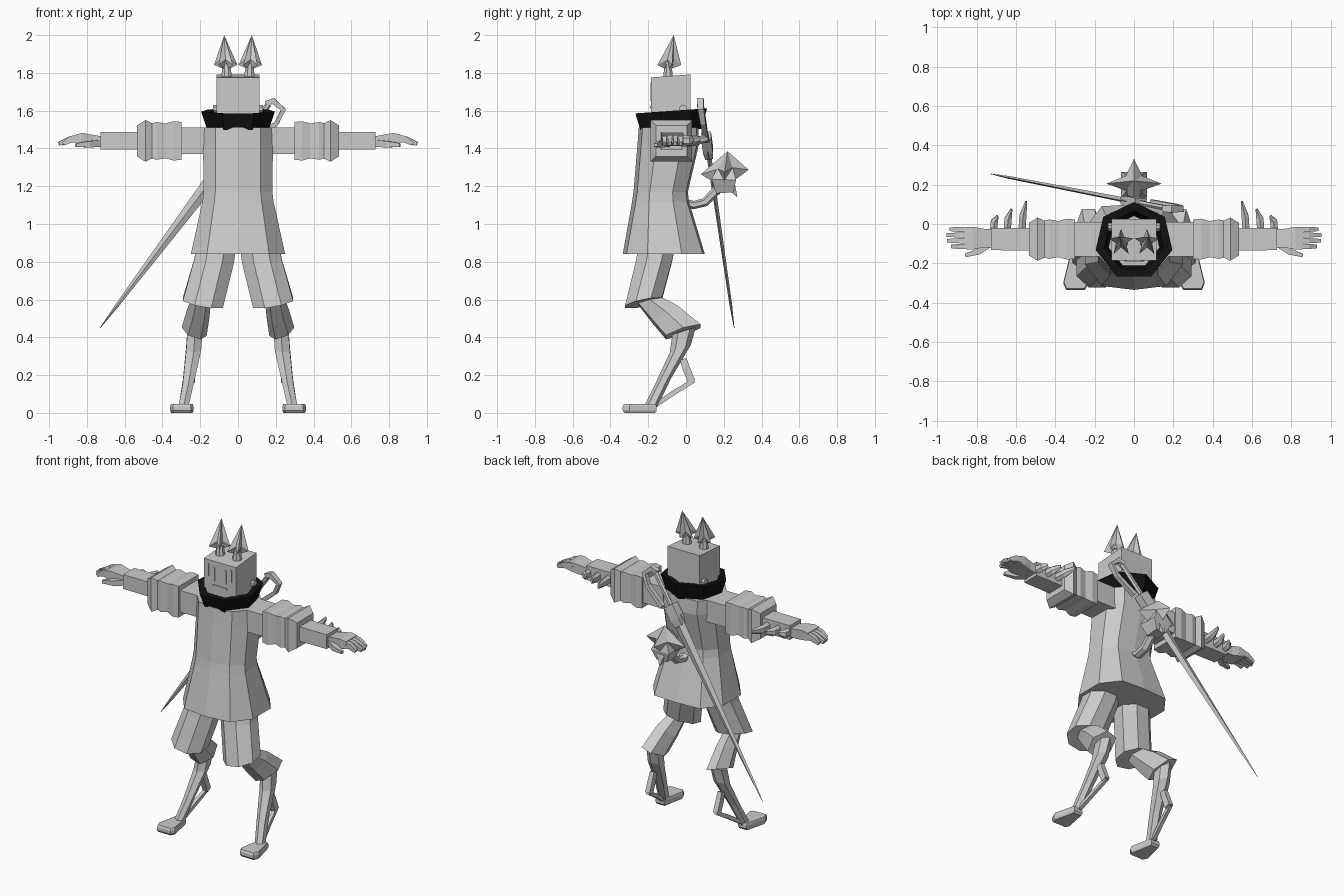
import bpy, bmesh, math
from mathutils import Vector as V


def material(name, rgb):
    m = bpy.data.materials.new(name)
    m.diffuse_color = (*rgb, 1)
    return m


GREY = material("plain grey", (0.6, 0.6, 0.6))
BLACK = material("black", (0.006, 0.006, 0.006))


def finish(name, bm, mat=GREY, mirror=False):
    bmesh.ops.recalc_face_normals(bm, faces=bm.faces)
    me = bpy.data.meshes.new(name)
    bm.to_mesh(me)
    bm.free()
    me.materials.append(mat)
    ob = bpy.data.objects.new(name, me)
    bpy.context.collection.objects.link(ob)
    if mirror:
        ob.modifiers.new("mirror", 'MIRROR')
    return ob


def loft(name, rings, mat=GREY, mirror=False, closed=False):
    """Skin a list of point rings; closed joins last ring to the first."""
    bm = bmesh.new()
    vs = [[bm.verts.new(p) for p in r] for r in rings]
    n = len(vs[0])
    pairs = list(zip(vs, vs[1:])) + ([(vs[-1], vs[0])] if closed else [])
    for a, b in pairs:
        for i in range(n):
            j = (i + 1) % n
            bm.faces.new((a[i], a[j], b[j], b[i]))
    if not closed:
        bm.faces.new(vs[0])
        bm.faces.new(vs[-1])
    return finish(name, bm, mat, mirror)


def ring(c, u, v, n=4, start=None):
    """n-sided section round c; four-sided ones are true rectangles."""
    k = math.sqrt(2) if n == 4 else 1
    s = math.pi / n if start is None else start
    return [V(c) + k * (V(u) * math.cos(s + 2 * math.pi * i / n) + V(v) * math.sin(s + 2 * math.pi * i / n))
            for i in range(n)]


def tube(name, path, hint=(1, 0, 0), n=4, mirror=False, start=None):
    """Path of (x, y, z, half size along hint, half size across it)."""
    pts = [V(p[:3]) for p in path]
    rings = []
    for i, p in enumerate(path):
        t = (pts[min(i + 1, len(pts) - 1)] - pts[max(i - 1, 0)]).normalized()
        v = t.cross(V(hint)).normalized()
        u = v.cross(t)
        rings.append(ring(pts[i], u * p[3], v * p[4], n, start))
    return loft(name, rings, GREY, mirror)


def box(name, lo, hi, mirror=False):
    c, h = (V(lo) + V(hi)) / 2, (V(hi) - V(lo)) / 2
    r = [ring((c.x, c.y, z), (h.x, 0, 0), (0, h.y, 0)) for z in (lo[2], hi[2])]
    return loft(name, r, GREY, mirror)


def spiked(name, c, tip, base, u, v, points, inner, start, mirror=False):
    """Star ring pulled up to a tip and down to a base point."""
    bm = bmesh.new()
    rim = []
    lift = (V(tip) - V(c)) * 0.18
    for i in range(points * 2):
        a = start + math.pi * i / points
        k = inner if i % 2 else 1
        rim.append(bm.verts.new(V(c) + k * (V(u) * math.cos(a) + V(v) * math.sin(a)) + (lift if i % 2 else V())))
    for apex in (bm.verts.new(tip), bm.verts.new(base)):
        for i in range(len(rim)):
            bm.faces.new((rim[i], rim[(i + 1) % len(rim)], apex))
    return finish(name, bm, GREY, mirror)


# Head with sloped top, side bolts and carved face
head = box("head", (-0.115, -0.185, 1.52), (0.115, 0.025, 1.785))
for vert in head.data.vertices:
    if vert.co.z > 1.7:
        vert.co.z += 0.007 if vert.co.y > -0.1 else -0.009
tube("side_bolt", [(0.1, -0.015, 1.61, 0.022, 0.022), (0.132, -0.015, 1.61, 0.022, 0.022)], (0, 0, 1), 8, True)
box("eye_slot", (0.035, -0.189, 1.65), (0.047, -0.18, 1.735), True)
box("cheek_slot", (0.078, -0.189, 1.67), (0.086, -0.18, 1.75), True)
box("mouth", (-0.05, -0.191, 1.612), (0.05, -0.18, 1.624))

# Horns: stem and spiked cap
tube("horn_stem", [(0.06, -0.095, 1.77, 0.031, 0.028), (0.062, -0.095, 1.85, 0.022, 0.02)], n=8, mirror=True)
spiked("horn_cap", (0.065, -0.095, 1.842), (0.073, -0.065, 2.0), (0.063, -0.095, 1.815),
       (0.065, 0, 0), (0, 0.07, 0), 5, 0.42, math.pi / 2, True)
tube("horn_spike", [(0.065, -0.093, 1.845, 0.03, 0.03), (0.069, -0.078, 1.91, 0.016, 0.016),
                    (0.073, -0.065, 1.998, 0.001, 0.001)], n=5, mirror=True)

# Seven-sided flared collar
def collar_ring(r, z, cy, slope):
    return [p + V((0, 0, slope * (p.y + 0.09))) for p in ring((0, cy, z), (r, 0, 0), (0, r, 0), 7, math.pi / 2)]

loft("collar", [collar_ring(0.168, 1.5, -0.09, 0.02), collar_ring(0.2, 1.598, -0.088, 0.07),
                collar_ring(0.155, 1.595, -0.088, 0.07), collar_ring(0.13, 1.5, -0.09, 0.02)], BLACK, closed=True)

# Long coat flaring below the waist: z, panel half width, half width, front, back
coat = []
for z, a, w, f, b in ((1.51, 0.12, 0.185, -0.25, 0.065), (1.42, 0.12, 0.185, -0.257, 0.068),
                      (1.17, 0.12, 0.182, -0.278, 0.01), (1.12, 0.125, 0.188, -0.285, 0.015),
                      (0.84, 0.165, 0.25, -0.335, 0.1)):
    d = b - f
    half = [(0, f), (a, f + 0.02), (w, f + d * 0.3), (w, f + d * 0.72), (a, b - 0.01), (0, b)]
    coat.append([(x, y, z) for x, y in half] + [(-x, y, z) for x, y in half[-2:0:-1]])
loft("coat", coat)

# Arms: shoulder, ruffled sleeve, forearm
AY, AZ = -0.077, 1.44
tube("upper_arm", [(0.15, AY, AZ, 0.07, 0.087), (0.31, AY, AZ, 0.07, 0.087)], (0, 0, 1), mirror=True)
tube("sleeve", [(x, AY, AZ, r, r) for x, r in ((0.30, 0.1), (0.34, 0.104), (0.385, 0.092), (0.43, 0.1),
                                               (0.455, 0.094), (0.49, 0.11), (0.535, 0.082))],
     (0, 0, 1), mirror=True)
tube("forearm", [(0.5, AY, AZ, 0.047, 0.058), (0.728, AY, AZ, 0.046, 0.056)], (0, 0, 1), mirror=True)
# Fins behind the forearm
for x, tip in ((0.57, 0.115), (0.645, 0.075), (0.715, 0.04)):
    tube("forearm_fin", [(x, -0.04, 1.44, 0.021, 0.03), (x - 0.005, tip * 0.35, 1.44, 0.021, 0.028),
                         (x - 0.022, tip, 1.45, 0.006, 0.014)], n=6, mirror=True)
# Hand
tube("palm", [(0.70, -0.072, 1.436, 0.024, 0.045), (0.77, -0.072, 1.442, 0.03, 0.048),
              (0.825, -0.072, 1.452, 0.03, 0.058), (0.86, -0.072, 1.45, 0.024, 0.056)], (0, 0, 1), mirror=True)
for i, reach in enumerate((0.925, 0.947, 0.95, 0.935)):
    y = -0.114 + 0.029 * i
    tube("finger", [(0.82, y, 1.455, 0.021, 0.013), (0.885, y, 1.448, 0.018, 0.013),
                    (reach, y, 1.425, 0.01, 0.009)], (0, 0, 1), mirror=True)
tube("thumb", [(0.735, -0.1, 1.427, 0.018, 0.018), (0.79, -0.14, 1.422, 0.017, 0.016),
               (0.858, -0.16, 1.418, 0.009, 0.009)], (0, 0, 1), mirror=True)

# Shorts
loft("shorts_leg", [ring((0.11, -0.15, 0.9), (0.112, 0, 0), (0, 0.105, 0), 8),
                    ring((0.128, -0.17, 0.8), (0.115, 0, 0.005), (0, 0.105, 0.005), 8),
                    ring((0.186, -0.225, 0.582), (0.115, 0, 0.02), (0, 0.105, 0.022), 8)], mirror=True)
# Thigh running back to a wide knee cuff
loft("thigh", [ring((0.195, -0.2, 0.597), (0.052, 0, 0.01), (0, 0.06, 0.024), 6, 0),
               ring((0.212, -0.11, 0.52), (0.06, 0, 0.02), (0, 0.075, 0.045), 6, 0),
               ring((0.232, -0.015, 0.43), (0.066, 0, 0.022), (0, 0.105, 0.034), 6, 0)], mirror=True)
# Reverse-bent shin with a spur strut
loft("shin", [ring((0.228, -0.01, 0.435), (0.046, 0, 0), (0, 0.062, 0.02), 6),
              ring((0.235, -0.03, 0.34), (0.046, 0, 0), (0, 0.056, 0.02), 6),
              ring((0.262, -0.12, 0.17), (0.034, 0, 0), (0, 0.042, 0.015), 6),
              ring((0.289, -0.188, 0.03), (0.03, 0, 0), (0, 0.036, 0), 6)], mirror=True)
tube("spur", [(0.242, -0.015, 0.285, 0.014, 0.018), (0.243, 0.0, 0.24, 0.016, 0.02),
              (0.243, 0.03, 0.165, 0.016, 0.02)], mirror=True)
tube("spur_strut", [(0.244, 0.04, 0.17, 0.01, 0.011), (0.262, -0.06, 0.11, 0.011, 0.013),
                    (0.285, -0.17, 0.035, 0.012, 0.011)], mirror=True)
# Foot
sole = [(0.235, -0.31), (0.25, -0.335), (0.345, -0.335), (0.36, -0.3), (0.325, -0.155), (0.265, -0.155)]
loft("foot", [[(0.297 + (x - 0.297) * k, -0.24 + (y + 0.24) * k, z) for x, y in sole]
              for z, k in ((0, 0.9), (0.012, 1), (0.033, 1), (0.046, 0.93))], mirror=True)

# Tail with a spiked tip
tube("tail", [(0, -0.03, 1.12, 0.03, 0.022), (0, 0.04, 1.1, 0.03, 0.022), (0, 0.1, 1.115, 0.03, 0.023),
              (0, 0.16, 1.175, 0.028, 0.024), (0, 0.19, 1.23, 0.03, 0.026)], n=6)
spiked("tail_star", (0, 0.205, 1.275), (0, 0.22, 1.385), (0, 0.2, 1.19),
       (0.14, 0, 0), (0, 0.127, 0.012), 4, 0.42, 0)
tube("tail_star_heart", [(0, 0.205, 1.165, 0.035, 0.045), (0, 0.2, 1.235, 0.065, 0.065),
                         (0, 0.21, 1.3, 0.035, 0.04)])
tube("tail_thorn", [(0, 0.215, 1.24, 0.045, 0.04), (0, 0.27, 1.145, 0.002, 0.002)])

# Sword slung across the back
END, TOP = V((-0.73, 0.255, 0.45)), V((0.17, 0.08, 1.645))

def along(t, a, b):
    return (*END.lerp(TOP, t), a, b)

SIDE = (0, 1, 0)
tube("blade", [along(0, 0.001, 0.001), along(0.1, 0.005, 0.007), along(0.8, 0.009, 0.03)], SIDE, start=0)
tube("sword_guard", [along(0.76, 0.02, 0.028), along(0.79, 0.026, 0.036), along(0.85, 0.026, 0.036)], SIDE)
tube("sword_grip", [along(0.84, 0.014, 0.016), along(0.99, 0.014, 0.016)], SIDE, 6)
tube("hand_bow", [(0.15, 0.08, 1.635, 0.016, 0.016), (0.185, 0.075, 1.652, 0.018, 0.016),
                  (0.24, 0.078, 1.605, 0.016, 0.013), (0.205, 0.09, 1.535, 0.014, 0.012),
                  (0.09, 0.11, 1.44, 0.014, 0.014)], SIDE)
